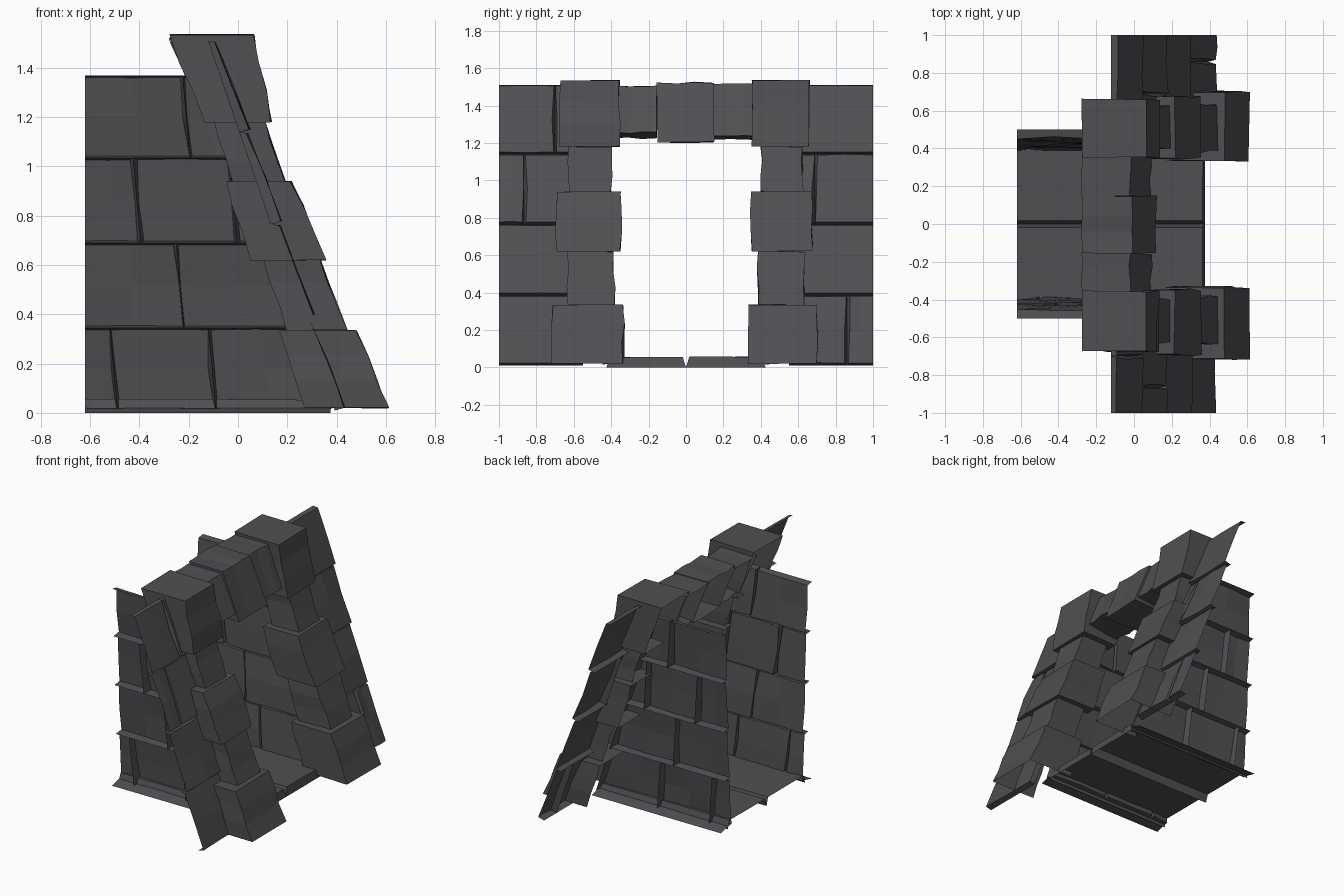
import bpy, bmesh, random
from mathutils import Vector

if "Cube" in bpy.data.objects:
    bpy.data.objects.remove(bpy.data.objects["Cube"])

random.seed(7)

stone_mat = bpy.data.materials.new("dark grey stone")
stone_mat.diffuse_color = (0.08, 0.078, 0.086, 1)
stone_mat.use_nodes = True
stone_mat.node_tree.nodes["Principled BSDF"].inputs["Base Color"].default_value = stone_mat.diffuse_color


def jit(a):
    return random.uniform(-a, a)


def finish(bm, name):
    me = bpy.data.meshes.new(name)
    bm.to_mesh(me)
    bm.free()
    me.materials.append(stone_mat)
    ob = bpy.data.objects.new(name, me)
    bpy.context.collection.objects.link(ob)
    return ob


def shell_stone(bm, corners, n, d_low, d_high, ins_l=0.01, ins_r=0.01, ins_v=0.008, rough=0.008):
    """Open-backed raised stone (corners: low-left, low-right, high-right, high-left).
    A side with zero inset is left open."""
    a, b, c, d = map(Vector, corners)
    n = Vector(n).normalized()
    lu, lv = (b - a).length, (d - a).length

    def at(u, v):
        return a.lerp(b, u).lerp(d.lerp(c, u), v)

    uv = [(0, 0), (.5, 0), (1, 0), (1, .5), (1, 1), (.5, 1), (0, 1), (0, .5)]
    u0, u1, v0, v1 = ins_l / lu, 1 - ins_r / lu, ins_v / lv, 1 - ins_v / lv
    rim, face = [], []
    for u, v in uv:
        rim.append(bm.verts.new(at(u, v)))
        fu = u0 + (u1 - u0) * u
        fv = v0 + (v1 - v0) * v
        if u == 1 and ins_r or u == 0 and ins_l:
            fu += jit(rough) / lu
        if 0 < u < 1:
            fv += jit(rough) * .5 / lv
        depth = d_low + (d_high - d_low) * v + jit(rough)
        face.append(bm.verts.new(at(fu, fv) + n * depth))
    mid = bm.verts.new(at(.5, .5) + n * ((d_low + d_high) / 2 + abs(jit(rough))))
    skip = ([] if ins_r else [2, 3]) + ([] if ins_l else [6, 7])
    f = [bm.faces.new((rim[i], rim[(i + 1) % 8], face[(i + 1) % 8], face[i]))
         for i in range(8) if i not in skip]
    q = [bm.faces.new((mid, face[(i - 1) % 8], face[i], face[(i + 1) % 8])) for i in (0, 2, 4, 6)]
    q[0].normal_update()
    if q[0].normal.dot(n) < 0:
        bmesh.ops.reverse_faces(bm, faces=f + q)


def block(bm, rings, rough, open_start=False):
    """Block lofted through rings of four points with rough middle rings; its back
    (between the last and first point of each ring) is left open."""
    loops = []
    for k, r in enumerate(rings):
        e = rough if 0 < k < len(rings) - 1 else rough * .5
        loops.append([bm.verts.new((p[0] + jit(e), p[1] + jit(e), p[2] + jit(e * .6))) for p in r])
    faces = [bm.faces.new(loops[0][::-1]), bm.faces.new(loops[-1])]
    back = []
    for A, B in zip(loops, loops[1:]):
        for i in range(4):
            j = (i + 1) % 4
            faces.append(bm.faces.new((A[i], A[j], B[j], B[i])))
        back.append(faces[-1])
    bmesh.ops.recalc_face_normals(bm, faces=faces)
    if open_start:
        back.append(faces[0])
    bmesh.ops.delete(bm, geom=back, context='FACES')


# Leaning front wall, one sheet of stones on each side of the opening
courses = [0.01, 0.385, 0.765, 1.14, 1.51]
joints = {-1: [[], [], [0.865], [0.70]], 1: [[0.86], [], [0.69], []]}


def lean_x(z):
    return -0.122 + 0.343 * (1.51 - z)


for s, nm in ((-1, "left"), (1, "right")):
    bm = bmesh.new()
    for i, row in enumerate(joints[s]):
        z0, z1 = courses[i], courses[i + 1]
        ys = [0.55] + row + [1.0]
        for y0, y1 in zip(ys, ys[1:]):
            pts = [(lean_x(z0), s * y0, z0), (lean_x(z0), s * y1, z0),
                   (lean_x(z1), s * y1, z1), (lean_x(z1), s * y0, z1)]
            shell_stone(bm, pts, (1, 0, 0.1), 0.045, 0.03, ins_r=0 if y1 == 1 else 0.01)
    finish(bm, "front_wall_" + nm)

# Passage walls, leaning outward towards the top and ending along the front wall
side_courses = [0.015, 0.345, 0.69, 1.035, 1.37]
side_joints = [[-0.505, -0.105], [-0.235], [-0.41, -0.02], [-0.21]]
for s, nm in ((-1, "left"), (1, "right")):
    bm = bmesh.new()
    for i, row in enumerate(side_joints):
        z0, z1 = side_courses[i], side_courses[i + 1]
        ya, yb = s * (0.445 + 0.04 * z0), s * (0.445 + 0.04 * z1)
        lo = [-0.62] + [x + 0.015 for x in row] + [0.385 - 0.35 * z0]
        hi = [-0.62] + [x - 0.015 for x in row] + [0.385 - 0.35 * z1]
        for k in range(len(lo) - 1):
            pts = [(lo[k], ya, z0), (lo[k + 1], ya, z0), (hi[k + 1], yb, z1), (hi[k], yb, z1)]
            shell_stone(bm, pts, (0, -s, 0), 0.055, 0.045, ins_l=0 if k == 0 else 0.01)
    finish(bm, "passage_wall_" + nm)

# Floor slabs, open underneath and at the back end, with a thin flange outside the walls
bm = bmesh.new()
for s in (-1, 1):
    pts = [(-0.62, 0, 0), (0.375, 0, 0), (0.375, s * 0.425, 0), (-0.62, s * 0.425, 0)]
    shell_stone(bm, pts, (0, 0, 1), 0.055, 0.055, ins_l=0, ins_r=0.01, ins_v=0.018, rough=0.003)
    strip = [(-0.62, 0.5, 0), (0.375, 0.5, 0), (0.375, 0.43, 0.018), (-0.62, 0.43, 0.018)]
    bm.faces.new([bm.verts.new((x, s * y, z)) for x, y, z in strip][::-s])
finish(bm, "floor_slabs")

# Door columns: z low/high, y inner/outer, back x low/high, front x low/high
column = [
    (0.02, 0.335, 0.335, 0.70, 0.27, 0.17, 0.61, 0.48),
    (0.335, 0.62, 0.385, 0.635, 0.20, 0.10, 0.44, 0.335),
    (0.62, 0.94, 0.35, 0.675, 0.05, -0.05, 0.355, 0.215),
    (0.94, 1.18, 0.40, 0.625, -0.02, -0.10, 0.19, 0.11),
    (1.18, 1.535, 0.355, 0.66, -0.14, -0.275, 0.135, 0.065),
]
for s, nm in ((-1, "left"), (1, "right")):
    bm = bmesh.new()
    for z0, z1, yi, yo, b0, b1, f0, f1 in column:
        rings = []
        if s < 0 and yo > .65:
            yo += 0.015
        for t in (0, .35, .68, 1):
            z, b, f = z0 + (z1 - z0) * t, b0 + (b1 - b0) * t, f0 + (f1 - f0) * t
            rings.append([(b, s * yi, z), (f, s * yi, z), (f, s * yo, z), (b, s * yo, z)])
        block(bm, rings, 0.009, open_start=z0 < 0.1)
    finish(bm, "door_column_" + nm)

# Lintel stones: y range, back z low, front z low, z high, front x low/high
bm = bmesh.new()
for y0, y1, zb, zf, z1, f0, f1 in ((-0.39, -0.155, 1.225, 1.255, 1.505, 0.09, -0.02),
                                   (-0.155, 0.148, 1.205, 1.205, 1.522, 0.12, -0.01),
                                   (0.148, 0.39, 1.215, 1.235, 1.515, 0.09, -0.02)):
    rings = []
    for t in (0, .35, .68, 1):
        y = y0 + (y1 - y0) * t
        rings.append([(-0.15, y, zb), (f0, y, zf), (f1, y, z1), (-0.275, y, z1)])
    block(bm, rings, 0.01)
finish(bm, "lintel")
